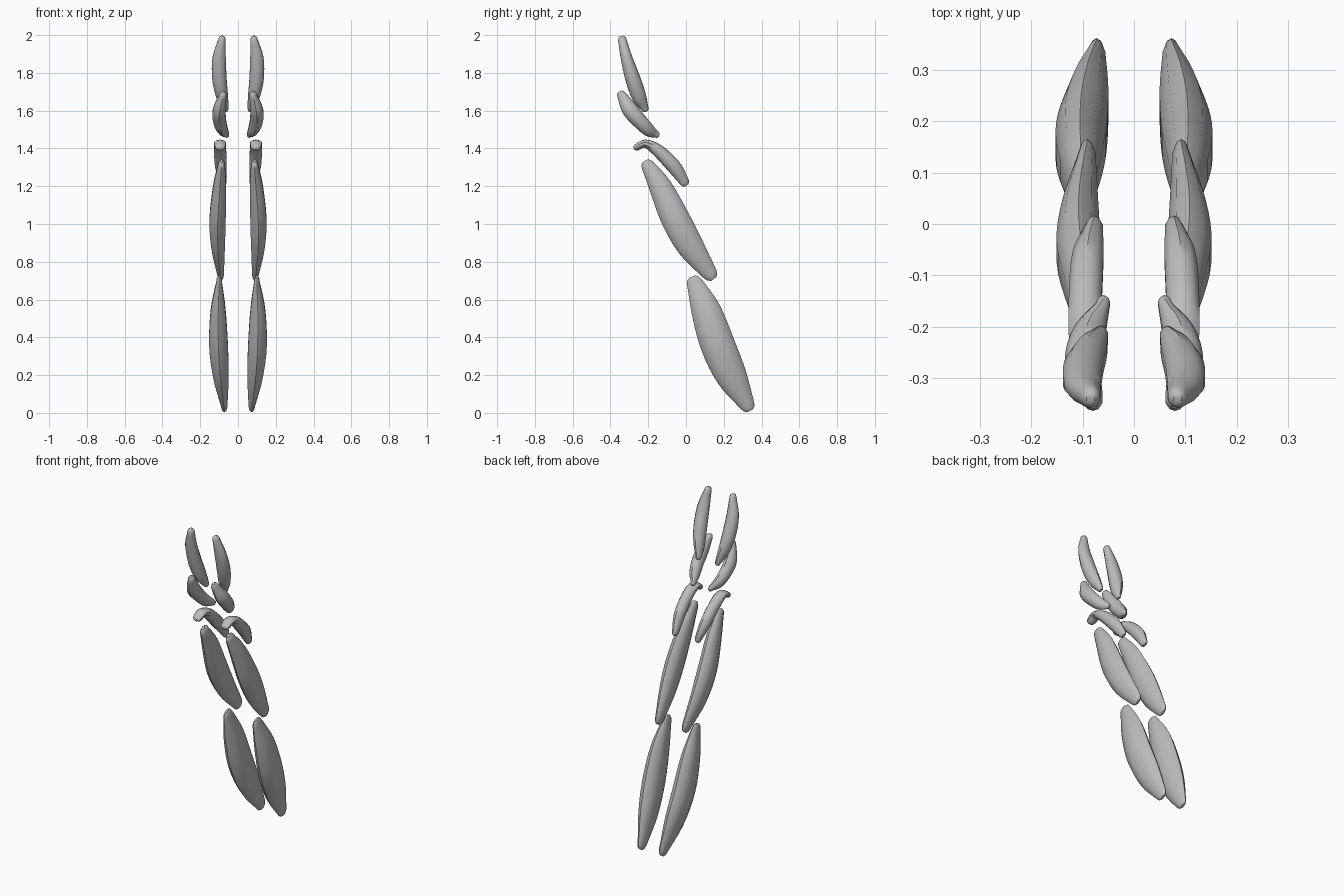
import bpy, bmesh, math
from mathutils import Vector

default = bpy.data.objects.get("Cube")
if default:
    bpy.data.objects.remove(default)

grey = bpy.data.materials.new("plain_grey")
grey.use_nodes = True
colour = (0.5, 0.5, 0.5, 1)
grey.diffuse_color = colour
grey.node_tree.nodes["Principled BSDF"].inputs["Base Color"].default_value = colour

SIDES = 10
STEPS = 4


def blend(a, b, c, d, t):
    """Smooth curve through b and c."""
    return 0.5 * (2 * b + (c - a) * t + (2 * a - 5 * b + 4 * c - d) * t * t
                  + (3 * b - a - 3 * c + d) * t ** 3)


def resample(stations):
    """Fill in smooth stations between the given ones."""
    pts = [Vector(s) for s in stations]
    pts = [2 * pts[0] - pts[1]] + pts + [2 * pts[-1] - pts[-2]]
    out = []
    for i in range(1, len(pts) - 2):
        for k in range(STEPS):
            out.append(blend(*pts[i - 1:i + 3], k / STEPS))
    return out + [pts[-2]]


def lobe(name, stations):
    """Slender pod on both sides; a station is y, z, half depth, x, half width."""
    path = resample(stations)
    rings = []
    for i, (y, z, depth, x, width) in enumerate(path):
        before, after = path[max(i - 1, 0)], path[min(i + 1, len(path) - 1)]
        along = Vector((0, after[0] - before[0], after[1] - before[1])).normalized()
        rings.append((Vector((x, y, z)), along, depth, width))

    # Rounded tips
    def tip(ring, sign):
        centre, along, depth, width = ring
        return [(centre + along * sign * depth * push, along, depth * size, width * size)
                for push, size in ((0.5, 0.8), (0.8, 0.42))]
    rings = tip(rings[0], -1)[::-1] + rings + tip(rings[-1], 1)

    for side, sign in (("left", 1), ("right", -1)):
        bm = bmesh.new()
        loops = []
        for centre, along, depth, width in rings:
            across = Vector((0, -along.z, along.y))
            loop = []
            for k in range(SIDES):
                a = math.tau * k / SIDES
                p = centre - across * depth * math.cos(a)
                p.x += width * math.sin(a)
                p.x *= sign
                loop.append(bm.verts.new(p))
            loops.append(loop)
        for lower, upper in zip(loops, loops[1:]):
            for k in range(SIDES):
                n = (k + 1) % SIDES
                bm.faces.new((lower[k], lower[n], upper[n], upper[k]))
        bm.faces.new(loops[0])
        bm.faces.new(loops[-1])
        bmesh.ops.recalc_face_normals(bm, faces=bm.faces)
        mesh = bpy.data.meshes.new(f"{side}_{name}")
        bm.to_mesh(mesh)
        bm.free()
        mesh.materials.append(grey)
        obj = bpy.data.objects.new(f"{side}_{name}", mesh)
        bpy.context.collection.objects.link(obj)
        bpy.ops.object.select_all(action='DESELECT')
        obj.select_set(True)
        bpy.context.view_layer.objects.active = obj
        bpy.ops.object.shade_smooth_by_angle(angle=math.radians(40))


# Pods from the bottom pair to the top pair
lobe("bottom_pod", [(.045, .69, .042, .1, .016), (.105, .545, .078, .105, .041),
                    (.168, .36, .091, .103, .052), (.243, .19, .081, .09, .042),
                    (.325, .04, .04, .073, .018)])
lobe("lower_pod", [(-.203, 1.31, .035, .088, .02), (-.137, 1.2, .06, .097, .036),
                   (-.055, 1.025, .076, .108, .045), (.028, .875, .07, .105, .037),
                   (.128, .735, .04, .092, .018)])
lobe("middle_pod", [(-.262, 1.405, .018, .095, .028), (-.215, 1.425, .022, .095, .034),
                    (-.15, 1.39, .033, .095, .034), (-.065, 1.305, .038, .09, .032),
                    (-.008, 1.222, .026, .078, .018)])
lobe("upper_pod", [(-.342, 1.685, .024, .08, .02), (-.3, 1.61, .042, .098, .035),
                   (-.25, 1.55, .04, .098, .036), (-.197, 1.497, .034, .082, .03),
                   (-.155, 1.473, .018, .06, .014)])
lobe("top_pod", [(-.338, 1.978, .022, .085, .02), (-.315, 1.88, .031, .1, .037),
                 (-.28, 1.765, .04, .098, .04), (-.247, 1.67, .038, .083, .032),
                 (-.217, 1.61, .02, .066, .016)])
